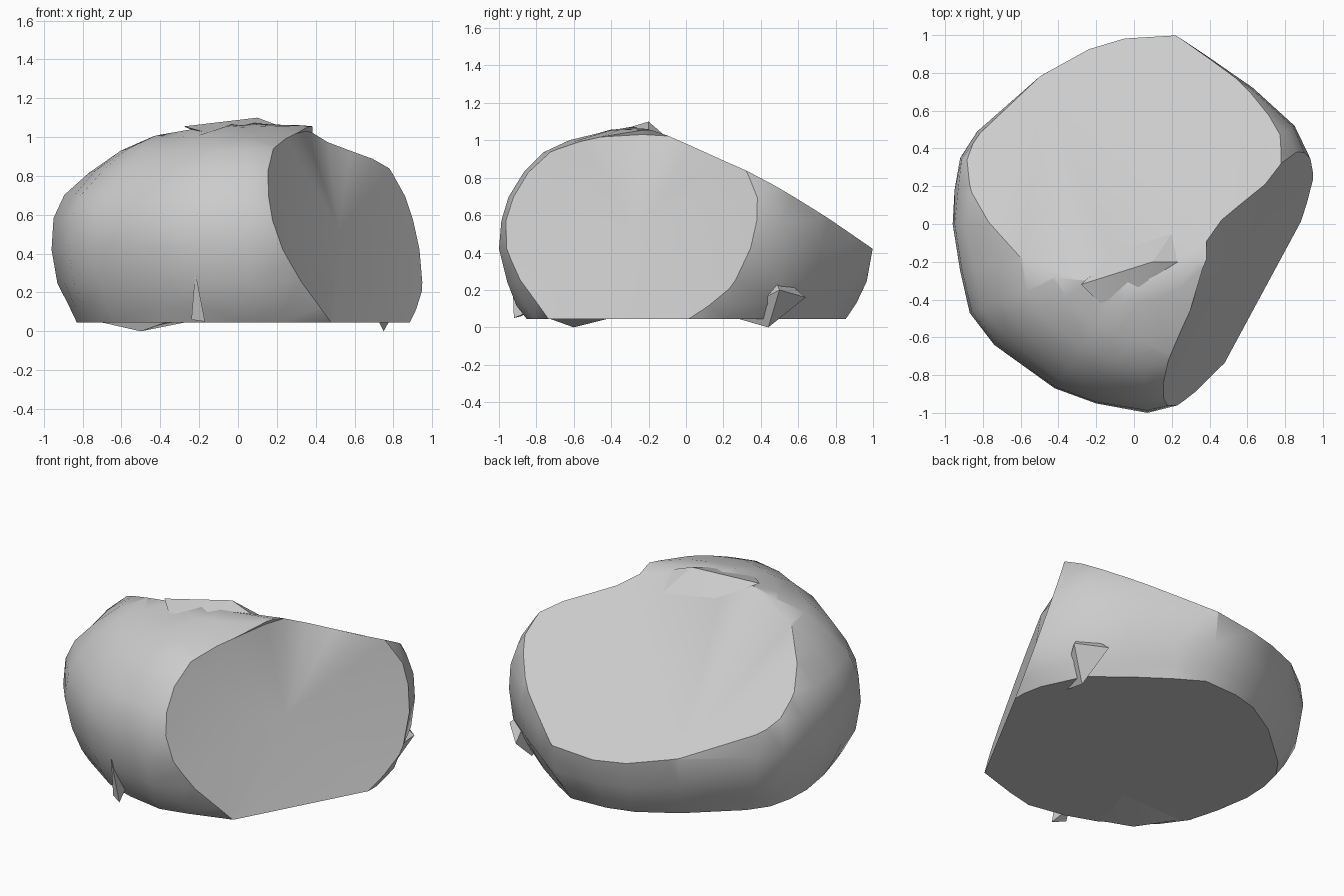
import bpy, bmesh, random
from mathutils import Vector

if "Cube" in bpy.data.objects:
    bpy.data.objects.remove(bpy.data.objects["Cube"])

random.seed(4)


def finish(bm, name, angle):
    bmesh.ops.recalc_face_normals(bm, faces=bm.faces[:])
    me = bpy.data.meshes.new(name)
    bm.to_mesh(me)
    bm.free()
    ob = bpy.data.objects.new(name, me)
    bpy.context.collection.objects.link(ob)
    bpy.ops.object.select_all(action='DESELECT')
    ob.select_set(True)
    bpy.context.view_layer.objects.active = ob
    bpy.ops.object.shade_smooth_by_angle(angle=angle)
    return ob


def chip(name, points):
    """Small angular splinter: the hull of a few points."""
    bm = bmesh.new()
    for p in points:
        bm.verts.new(p)
    bmesh.ops.convex_hull(bm, input=bm.verts[:])
    return finish(bm, name, 0.5)


# Boulder body: plan outline scaled up through a rounded side profile
outline = [(.22, 1), (-.05, .99), (-.24, .93), (-.5, .78), (-.83, .49),
           (-.92, .35), (-.95, .18), (-.96, 0), (-.92, -.25), (-.87, -.47),
           (-.74, -.64), (-.42, -.87), (-.2, -.95), (.07, -1), (.27, -.95),
           (.55, -.85), (.85, -.55), (1, -.2), (1, .1), (.985, .24),
           (.85, .52), (.63, .72), (.4, .88)]
profile = [(.045, .86), (.12, .905), (.25, .965), (.43, 1), (.58, .985),
           (.7, .945), (.82, .87), (.93, .76), (1.0, .62), (1.05, .42), (1.08, .2)]
bm = bmesh.new()
rings = []
for i, (z, s) in enumerate(profile):
    ring = []
    for x, y in outline:
        k = s if i == 3 else s + random.uniform(-.01, .008)
        if x > .8 and z < .3:
            k += .02                                   # fuller lower right
        lean = max(0, z - .65) * .38 * max(0, -x)      # upper left leans inward
        dz = 0 if i == 0 else random.uniform(-.01, .01)
        ring.append(bm.verts.new((x * k + lean, y * k, z + dz)))
    rings.append(ring)
n = len(outline)
for a, b in zip(rings, rings[1:]):
    for j in range(n):
        k = (j + 1) % n
        bm.faces.new((a[j], a[k], b[k], b[j]))
bm.faces.new(rings[0])
bm.faces.new(rings[-1])

# Broken faces: long slope to the back, steep cut on the front right
side = Vector((.88, -.475, .30))
cuts = [(Vector((.3, -.1, 1.0)), Vector((-.12, .52, 1))),
        (Vector((.88, -.475, 0)) * .785, side)]
for co, no in cuts:
    bmesh.ops.bisect_plane(bm, geom=bm.verts[:] + bm.edges[:] + bm.faces[:],
                           plane_co=co, plane_no=no.normalized(), clear_outer=True)
    new = bmesh.ops.holes_fill(bm, edges=[e for e in bm.edges if e.is_boundary])["faces"]

# Hollow in the steep cut: pull its upper edge back and sink its middle
cut_face = new[0]
edge = max(cut_face.edges, key=lambda e: (e.verts[0].co + e.verts[1].co).z + e.calc_length())
bmesh.ops.subdivide_edges(bm, edges=[edge], cuts=3)
for v in cut_face.verts:
    fall = max(0, 1 - (v.co - Vector((.46, -.05, 1.02))).length / .4)
    v.co += Vector((-.105, .055, -.02)) * fall
center = bmesh.ops.poke(bm, faces=[cut_face])["verts"][0]
center.co -= side.normalized() * .03
bmesh.ops.remove_doubles(bm, verts=bm.verts[:], dist=.004)
bmesh.ops.triangulate(bm, faces=bm.faces[:])
finish(bm, "boulder_body", .6)

# Raised ridge on top and splinters around the base
chip("top_ridge", [(-.28, -.32, 1.055), (.1, -.2, 1.1), (.26, -.2, 1.04), (0, -.6, .98),
                   (.2, -.05, .97), (.12, -.5, .98), (-.1, -.15, .98)])
chip("right_splinter", [(.86, .5, .2), (.74, .44, .33), (.72, .64, .16),
                        (.75, .44, 0), (.72, .23, .06)])
chip("front_splinter", [(-.22, -.93, .31), (-.17, -.92, .05), (-.24, -.88, .06), (-.2, -.8, .1)])
chip("base_lump", [(-.5, -.6, 0), (-.72, -.42, .05), (-.36, -.74, .05), (-.25, -.4, .05)])
